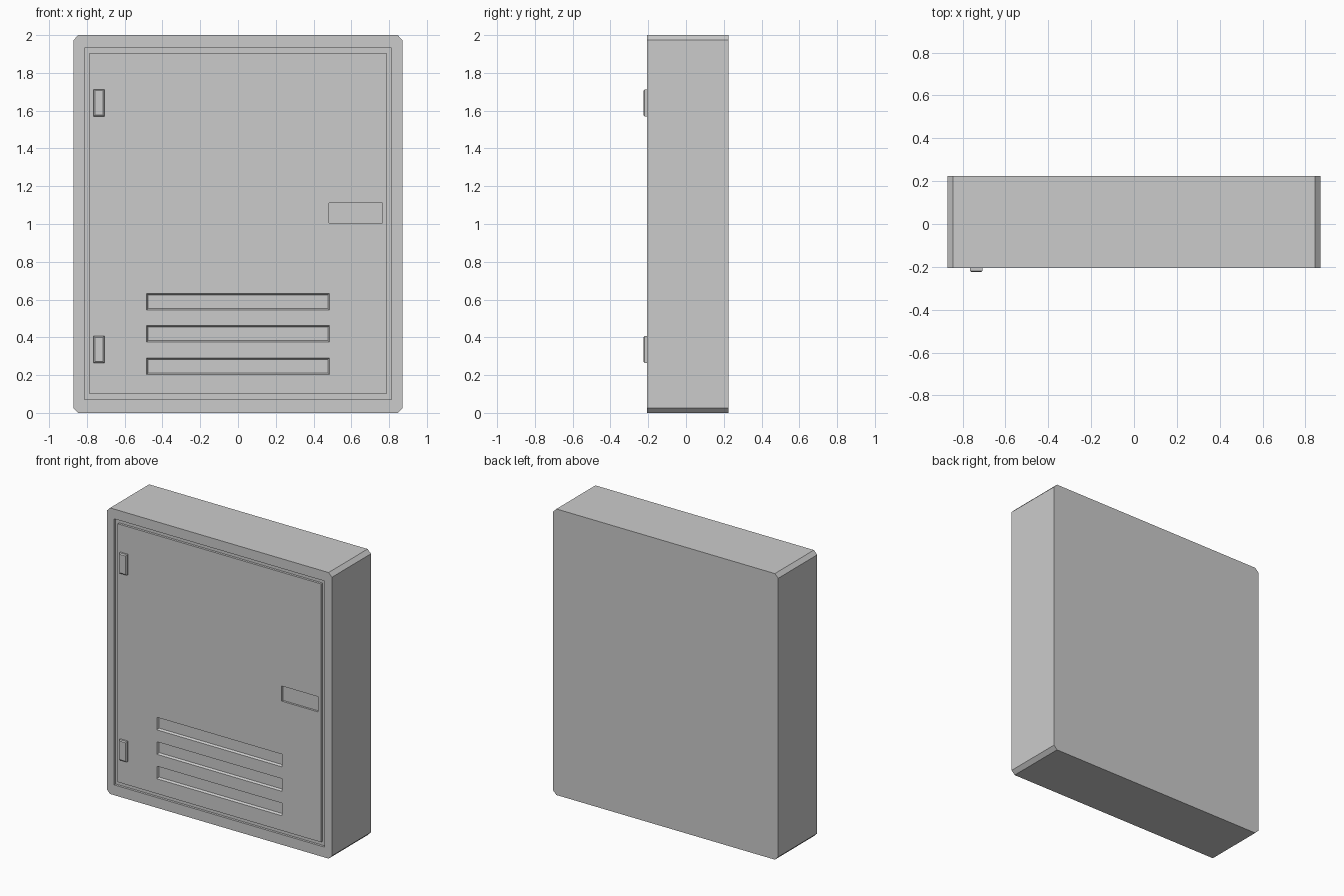
import bpy, bmesh

if "Cube" in bpy.data.objects:
    bpy.data.objects.remove(bpy.data.objects["Cube"])

FRONT, BACK = -0.206, 0.225


def prism(name, front, y0, back, y1):
    """Solid between two matching (x, z) outlines at depths y0 and y1."""
    bm = bmesh.new()
    a = [bm.verts.new((x, y0, z)) for x, z in front]
    b = [bm.verts.new((x, y1, z)) for x, z in back]
    n = len(a)
    bm.faces.new(a)
    bm.faces.new(b[::-1])
    for i in range(n):
        j = (i + 1) % n
        bm.faces.new((a[j], a[i], b[i], b[j]))
    bmesh.ops.recalc_face_normals(bm, faces=bm.faces[:])
    me = bpy.data.meshes.new(name)
    bm.to_mesh(me)
    bm.free()
    ob = bpy.data.objects.new(name, me)
    bpy.context.collection.objects.link(ob)
    return ob


def rect(x0, x1, z0, z1, inset=0.0):
    return [(x0 + inset, z0 + inset), (x1 - inset, z0 + inset),
            (x1 - inset, z1 - inset), (x0 + inset, z1 - inset)]


def cut(target, bounds, depth, taper=0.0):
    """Sink a recess into the front face; taper narrows its floor."""
    over = 0.02
    slope = taper * over / depth
    cutter = prism("cutter", rect(*bounds, -slope), FRONT - over,
                   rect(*bounds, taper), FRONT + depth)
    cutter.hide_render = True
    mod = target.modifiers.new("recess", 'BOOLEAN')
    mod.operation = 'DIFFERENCE'
    mod.solver = 'EXACT'
    mod.object = cutter
    bpy.context.view_layer.objects.active = target
    bpy.ops.object.modifier_apply(modifier=mod.name)
    bpy.data.objects.remove(cutter)


# Cabinet body with chamfered corners and a shallow door opening
w, c = 0.871, 0.026
outline = [(-w + c, 0), (w - c, 0), (w, c), (w, 2 - c),
           (w - c, 2), (-w + c, 2), (-w, 2 - c), (-w, c)]
body = prism("cabinet_body", outline, FRONT, outline, BACK)
cut(body, (-0.813, 0.813, 0.072, 1.932), 0.016)

# Door panel, leaving a narrow groove all round
panel = rect(-0.787, 0.787, 0.099, 1.905)
door = prism("door", panel, FRONT, panel, FRONT + 0.06)

# Vent slots with sloped edges
for z in (0.203, 0.374, 0.545):
    cut(door, (-0.484, 0.484, z, z + 0.088), 0.015, 0.008)

# Handle recess
cut(door, (0.482, 0.764, 1.004, 1.11), 0.014)

# Hinges with bevelled front edges
for name, z in (("lower_hinge", 0.264), ("upper_hinge", 1.57)):
    box = (-0.765, -0.707, z, z + 0.143)
    prism(name + "_base", rect(*box), FRONT - 0.013, rect(*box), FRONT + 0.01)
    prism(name + "_cap", rect(*box, 0.007), FRONT - 0.019, rect(*box), FRONT - 0.013)
